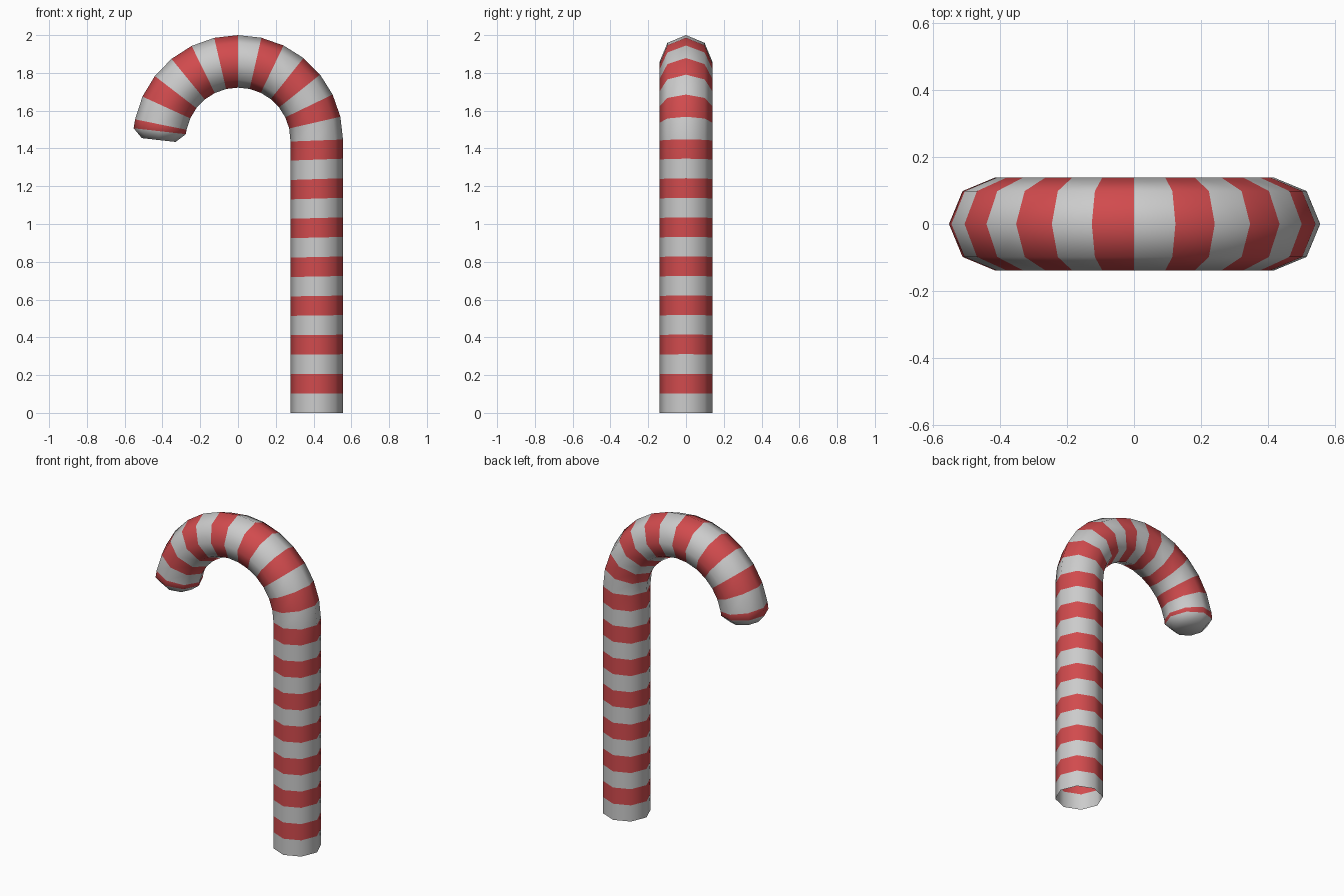
import bpy, bmesh, math

if "Cube" in bpy.data.objects:
    bpy.data.objects.remove(bpy.data.objects["Cube"])

SIDES = 8
TUBE = 0.139      # tube radius
BEND = 0.417      # hook radius along the centre line
STEM = 1.444      # height of the straight stem
STEM_RINGS = 14


def material(name, rgb):
    m = bpy.data.materials.new(name)
    m.diffuse_color = (*rgb, 1)
    m.use_nodes = True
    m.node_tree.nodes["Principled BSDF"].inputs["Base Color"].default_value = m.diffuse_color
    return m


# Path stations: (x, z, tilt of the ring, ring radius)
stations = []
for i in range(STEM_RINGS):
    t = i / STEM_RINGS
    stations.append((BEND, STEM * t, math.radians(2.2) * t, TUBE))


def hook(deg, radius=TUBE, push=0.0):
    a = math.radians(deg)
    x = BEND * math.cos(a) - push * math.sin(a)
    z = STEM + BEND * math.sin(a) + push * math.cos(a)
    return (x, z, a, radius)


stations.append((BEND, STEM - 0.002, math.radians(2.2), TUBE))
stations += [hook(90 * i / 7) for i in range(1, 8)]       # rising half
stations += [hook(90 + 13.1 * i) for i in range(1, 7)]    # falling half
stations.append(hook(173.5))                              # short last stripe
stations.append(hook(173.5, 0.09, 0.047))                 # bevelled tip

# Sweep the octagon; every other band is red
bm = bmesh.new()
rings = []
for x, z, a, r in stations:
    ring = []
    for k in range(SIDES):
        b = 2 * math.pi * k / SIDES
        u = r * math.cos(b)
        ring.append(bm.verts.new((x + u * math.cos(a), r * math.sin(b), z + u * math.sin(a))))
    rings.append(ring)

for i, (lo, hi) in enumerate(zip(rings, rings[1:])):
    for k in range(SIDES):
        n = (k + 1) % SIDES
        f = bm.faces.new((lo[k], lo[n], hi[n], hi[k]))
        f.material_index = i % 2
        f.smooth = True

# Closed tip; the foot of the stem stays open
bm.faces.new(rings[-1]).smooth = True

me = bpy.data.meshes.new("candy_cane")
bm.to_mesh(me)
bm.free()
me.materials.append(material("white", (0.8, 0.8, 0.8)))
me.materials.append(material("red", (0.64, 0.07, 0.075)))
cane = bpy.data.objects.new("candy_cane", me)
bpy.context.collection.objects.link(cane)
